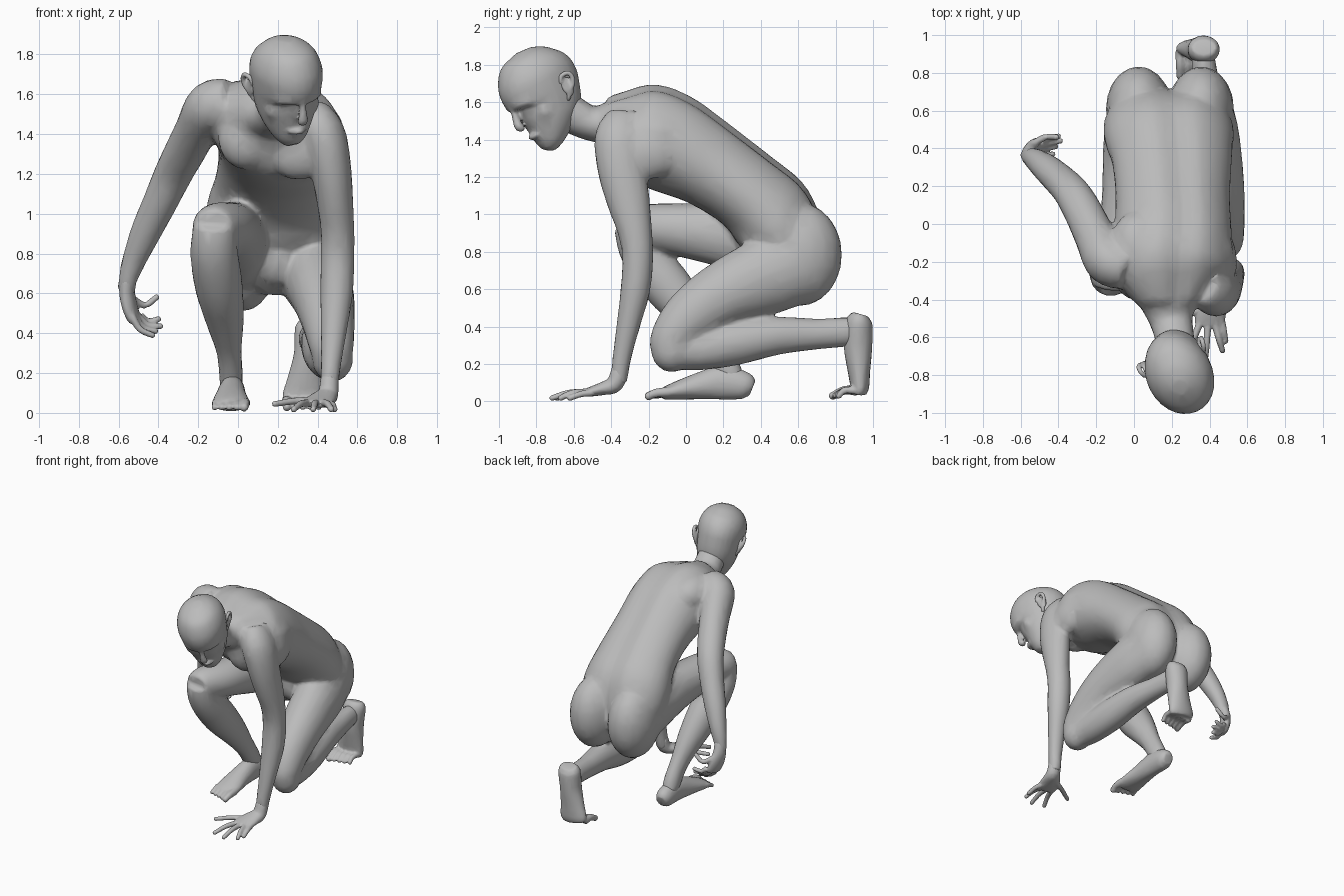
import bpy, bmesh, math
from mathutils import Vector, Matrix

skin = bpy.data.materials.new("clay_grey")
skin.diffuse_color = (0.5, 0.5, 0.5, 1)


def spline(pts, n=4):
    """Smooth curve through the control points (x, y, z, half width, half depth)."""
    p = [Vector(q) for q in pts]
    p = [p[0] * 2 - p[1]] + p + [p[-1] * 2 - p[-2]]
    out = []
    for i in range(1, len(p) - 2):
        a, b, c, d = p[i - 1:i + 3]
        for k in range(n):
            t = k / n
            out.append(0.5 * (2 * b + (c - a) * t + (2 * a - 5 * b + 4 * c - d) * t * t
                              + (3 * b - a - 3 * c + d) * t ** 3))
    return out + [p[-2]]


def tube(bm, pts, side=(1, 0, 0), side_end=None, groove=0.0, seg=20, mat=None, n=4):
    """Closed loft of ellipses along a path, with an optional groove down the back."""
    path = spline(pts, n)
    s0, s1 = Vector(side), Vector(side_end or side)
    centres = [Vector(q[:3]) for q in path]
    rings = []
    for i, q in enumerate(path):
        t = (centres[min(i + 1, len(path) - 1)] - centres[max(i - 1, 0)]).normalized()
        s = s0.lerp(s1, i / (len(path) - 1))
        s = (s - t * s.dot(t)).normalized()
        up = t.cross(s)
        ring = []
        for k in range(seg):
            a = 2 * math.pi * k / seg
            dip = groove * math.exp(-(math.cos(a) / 0.22) ** 2) if math.sin(a) > 0 else 0
            v = centres[i] + s * max(q[3], .003) * math.cos(a) + up * (max(q[4], .003) * math.sin(a) - dip)
            ring.append(bm.verts.new(mat @ v if mat else v))
        rings.append(ring)
    faces = [bm.faces.new(rings[0][::-1]), bm.faces.new(rings[-1])]
    for r, q in zip(rings, rings[1:]):
        for k in range(seg):
            j = (k + 1) % seg
            faces.append(bm.faces.new((r[k], r[j], q[j], q[k])))
    bmesh.ops.recalc_face_normals(bm, faces=faces)


def ball(bm, c, r, mat=None):
    m = Matrix.Translation(c) @ Matrix.Diagonal((*r, 1))
    bmesh.ops.create_uvsphere(bm, u_segments=20, v_segments=12, radius=1, matrix=mat @ m if mat else m)


def digit(bm, pts, r):
    """Finger or toe with a rounded tip."""
    pts = [Vector(p) for p in pts]
    tube(bm, [(*p, r * (1 - .12 * i), r * (1 - .12 * i)) for i, p in enumerate(pts)],
         side=(.8, .3, .5), seg=10, n=3)
    ball(bm, pts[-1], [r * .8] * 3)


def finish(name, bm, voxel, ratio, smooth=3):
    """Fuse overlapping forms to one skin and reduce it."""
    me = bpy.data.meshes.new(name)
    bm.to_mesh(me)
    bm.free()
    me.materials.append(skin)
    ob = bpy.data.objects.new(name, me)
    bpy.context.collection.objects.link(ob)
    re = ob.modifiers.new("fuse", 'REMESH')
    re.mode, re.voxel_size, re.use_smooth_shade = 'VOXEL', voxel, True
    sm = ob.modifiers.new("soften", 'SMOOTH')
    sm.factor, sm.iterations = 0.5, smooth
    ob.modifiers.new("reduce", 'DECIMATE').ratio = ratio


# Body: trunk, arms and legs fused together
bm = bmesh.new()
tube(bm, [(.19, .53, .60, .10, .10), (.19, .52, .71, .26, .18), (.185, .52, .86, .335, .22),
          (.185, .46, 1.0, .345, .24), (.20, .335, 1.125, .32, .222), (.205, .135, 1.265, .305, .235),
          (.205, -.075, 1.38, .315, .27), (.185, -.24, 1.45, .32, .26), (.19, -.37, 1.49, .225, .17),
          (.195, -.44, 1.505, .15, .12)],
     side=(1, 0, -.04), side_end=(1, -.15, -.26), groove=.03, seg=36)
tube(bm, [(.18, -.36, 1.49, .19, .13), (.195, -.5, 1.485, .12, .095), (.215, -.6, 1.53, .105, .10),
          (.23, -.7, 1.6, .10, .10)])                                              # neck
for x in (.025, .355):
    ball(bm, (x, .61, .785), (.175, .225, .275))                                   # buttocks
ball(bm, (.19, .40, .78), (.11, .11, .15))                                         # lower belly
ball(bm, (.05, -.30, 1.37), (.15, .11, .15))                                       # chest muscles
ball(bm, (.30, -.34, 1.32), (.15, .09, .15))
ball(bm, (.02, -.13, 1.53), (.15, .2, .14))                                        # shoulder blades
ball(bm, (.38, -.17, 1.42), (.15, .2, .14))
ball(bm, (.46, -.2, 1.33), (.085, .17, .14))                                       # flank under the arm
tube(bm, [(-.04, -.24, 1.56, .11, .12), (-.14, -.2, 1.54, .12, .13), (-.205, -.07, 1.43, .108, .115),
          (-.262, .05, 1.32, .103, .103), (-.325, .16, 1.2, .097, .092), (-.39, .23, 1.06, .088, .086),
          (-.457, .29, .92, .079, .077), (-.52, .34, .77, .062, .06), (-.555, .36, .66, .047, .043),
          (-.557, .37, .60, .045, .035)])                                          # raised arm
tube(bm, [(.36, -.31, 1.46, .12, .14), (.425, -.35, 1.4, .115, .14), (.462, -.345, 1.25, .105, .13),
          (.485, -.31, 1.08, .093, .117), (.5, -.275, .92, .085, .094), (.5, -.258, .78, .086, .084),
          (.495, -.27, .6, .083, .08), (.48, -.31, .4, .065, .063), (.465, -.345, .22, .05, .05),
          (.455, -.36, .1, .046, .046)])                                           # supporting arm
tube(bm, [(.35, .62, .74, .17, .21), (.39, .45, .68, .17, .21), (.43, .2, .575, .155, .173),
          (.455, .02, .45, .132, .147), (.47, -.08, .33, .112, .115), (.475, -.09, .26, .09, .095)])
ball(bm, (.475, -.075, .275), (.105, .112, .12))                                   # lower knee
tube(bm, [(.47, -.11, .27, .085, .09), (.455, .05, .275, .105, .11), (.435, .25, .31, .112, .12),
          (.41, .48, .35, .097, .103), (.385, .7, .36, .075, .083), (.37, .84, .37, .066, .08),
          (.365, .92, .38, .06, .07)])                                             # kneeling leg
tube(bm, [(.035, .62, .76, .17, .21), (0, .4, .85, .165, .195), (-.02, .15, .895, .15, .165),
          (-.055, -.1, .925, .14, .135), (-.11, -.26, .935, .12, .118), (-.12, -.33, .92, .1, .1)])
tube(bm, [(-.12, -.3, .95, .105, .09), (-.12, -.24, .8, .12, .115), (-.095, -.11, .63, .12, .13),
          (-.065, .03, .46, .095, .105), (-.045, .14, .31, .064, .078), (-.035, .22, .18, .06, .072),
          (-.035, .26, .09, .055, .06)])                                           # raised leg
finish("body", bm, .014, .09, 9)

# Head, posed by turning, nodding and leaning
M = (Matrix.Translation((.24, -.775, 1.665)) @ Matrix.Rotation(math.radians(28), 4, 'Z')
     @ Matrix.Rotation(math.radians(25), 4, 'X') @ Matrix.Rotation(math.radians(-10), 4, 'Y'))
bm = bmesh.new()
skull = [(-.3, -.155, -.085, .035), (-.27, -.17, -.03, .075), (-.21, -.18, .05, .115),
         (-.15, -.192, .12, .14), (-.08, -.2, .19, .156), (0, -.224, .226, .169),
         (.08, -.218, .226, .174), (.15, -.18, .195, .152), (.2, -.115, .14, .108),
         (.232, -.03, .06, .045)]
tube(bm, [(0, (f + b) / 2, z, w, (b - f) / 2) for z, f, b, w in skull], seg=28, mat=M)
tube(bm, [(0, -.2, -.02, .016, .016), (0, -.208, -.07, .018, .02), (0, -.215, -.12, .027, .024),
          (0, -.195, -.14, .022, .016)], mat=M)                                    # nose
tube(bm, [(-.05, -.155, -.2, .008, .008), (0, -.178, -.2, .016, .014), (.05, -.155, -.2, .008, .008)],
     side=(0, 0, 1), mat=M)                                                        # lips
for s in (-1, 1):
    tube(bm, [(s * .02, -.2, -.015, .014, .014), (s * .07, -.19, -.008, .016, .014),
              (s * .12, -.145, -.02, .012, .012)], side=(0, 0, 1), mat=M)          # brow
    ball(bm, (s * .1, -.08, -.1), (.045, .05, .06), M)                             # cheekbones
finish("head", bm, .009, .09, 6)

# Ears: a folded rim around a flat shell
bm = bmesh.new()
for s in (-1, 1):
    tube(bm, [(s * .14, .05, -.11, .012, .012), (s * .157, .07, -.075, .013, .013),
              (s * .18, .108, -.03, .013, .013), (s * .185, .105, .018, .013, .013),
              (s * .174, .065, .025, .012, .012), (s * .16, .045, -.01, .012, .012)], seg=10, mat=M)
    ball(bm, (s * .16, .075, -.04), (.014, .035, .055), M)
finish("ears", bm, .007, .3, 1)

# Planted hand, fingers spread on the floor
bm = bmesh.new()
tube(bm, [(.46, -.35, .18, .044, .045), (.452, -.38, .095, .052, .046), (.425, -.44, .07, .07, .036),
          (.40, -.51, .052, .08, .026), (.395, -.54, .045, .07, .02)])
for base, mid, tip in (((.46, -.5, .045), (.475, -.56, .04), (.485, -.62, .018)),
                       ((.43, -.53, .05), (.45, -.61, .045), (.468, -.67, .018)),
                       ((.39, -.53, .05), (.385, -.63, .045), (.378, -.715, .018)),
                       ((.35, -.52, .05), (.315, -.61, .045), (.28, -.69, .018)),
                       ((.40, -.42, .06), (.29, -.48, .06), (.185, -.54, .045))):
    digit(bm, (base, mid, tip), .02)
finish("planted_hand", bm, .007, .2, 2)

# Hanging hand, fingers curled inward
bm = bmesh.new()
tube(bm, [(-.55, .355, .69, .042, .04), (-.557, .375, .61, .05, .038), (-.545, .39, .54, .062, .035),
          (-.525, .4, .48, .06, .03), (-.515, .4, .455, .05, .022)], side=(.35, .9, 0))
for i, tip in enumerate(((-.43, .37, .39), (-.415, .41, .41), (-.39, .44, .435), (-.40, .465, .47))):
    base = Vector((-.535 + .015 * i, .355 + .03 * i, .49))
    digit(bm, (base, base.lerp(Vector(tip), .5) - Vector((.01, 0, .02)), tip), .019)
digit(bm, ((-.54, .42, .58), (-.47, .46, .54), (-.41, .46, .58)), .02)
finish("hanging_hand", bm, .007, .2, 2)

# Feet: one flat on the floor, one upright on its toes
bm = bmesh.new()
tube(bm, [(-.03, .355, .07, .04, .045), (-.03, .31, .085, .062, .075), (-.03, .19, .1, .066, .09),
          (-.035, .06, .08, .078, .07), (-.035, -.07, .053, .094, .045), (-.035, -.13, .038, .087, .03)])
for i in range(5):
    x = .035 - .037 * i
    y = -.2 + .012 * i
    digit(bm, ((x, -.09, .05), (x, y + .04, .045), (x - .004, y, .028)), .028 if i == 0 else .021)
finish("flat_foot", bm, .009, .2, 2)

bm = bmesh.new()
tube(bm, [(.37, .935, .465, .065, .045), (.37, .925, .42, .085, .072), (.36, .92, .29, .08, .076),
          (.342, .925, .16, .096, .06), (.33, .93, .08, .108, .05), (.325, .925, .045, .098, .04)])
for i in range(5):
    x = .245 + .04 * i
    digit(bm, ((x, .92, .055), (x, .85, .06), (x, .785 + .008 * i, .03)), .028 if i == 0 else .021)
finish("raised_foot", bm, .009, .2, 2)
